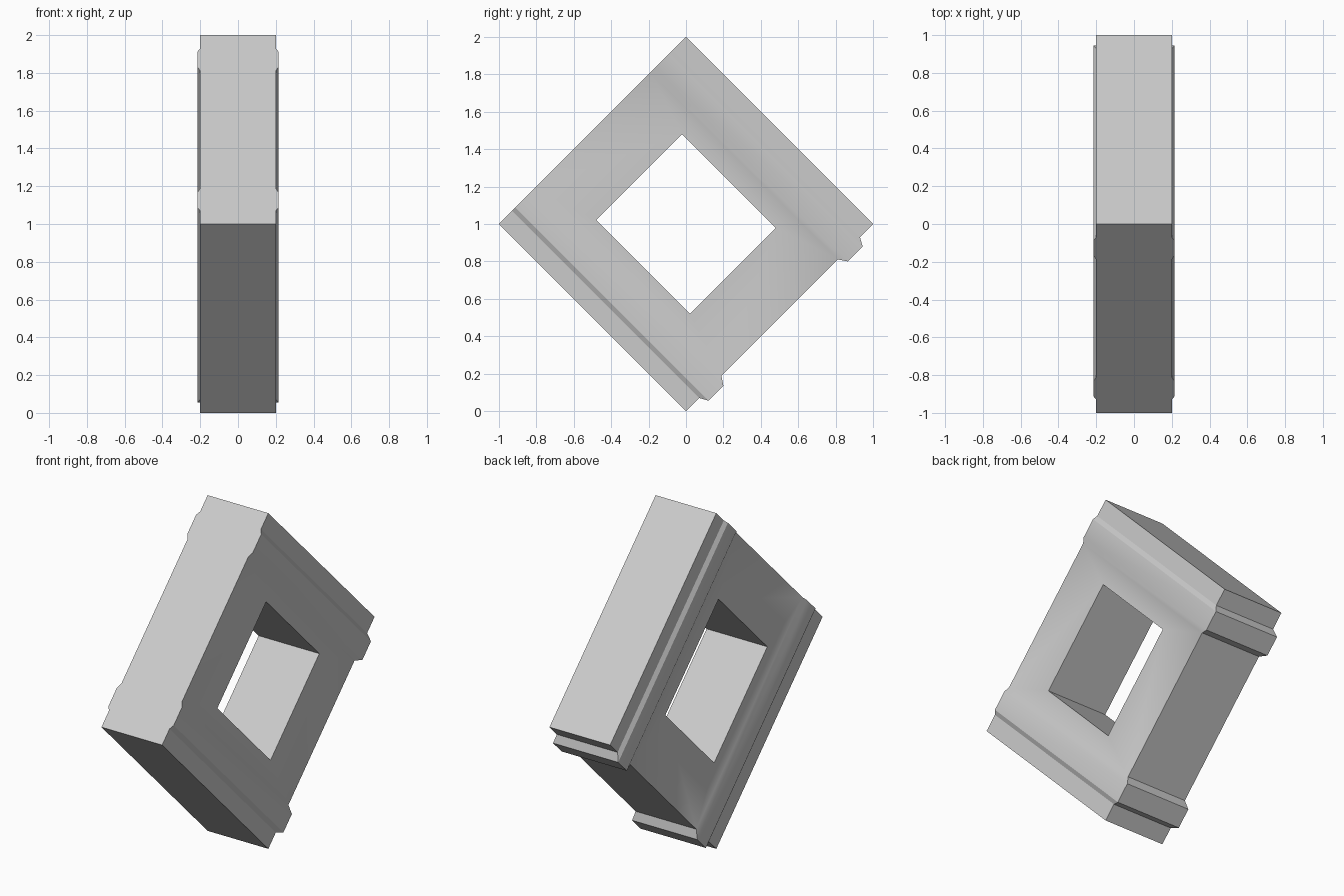
import bpy, bmesh, math

if "Cube" in bpy.data.objects:
    bpy.data.objects.remove(bpy.data.objects["Cube"])

H = math.sqrt(0.5)      # half side of the tilted square
HALF_X = 0.2            # half thickness

# Upper half of the profile: (height, side bulge, end bulge); mirrored below
upper = [(0.440, 0, 0), (0.470, 0.015, 0.046), (0.583, 0.015, 0.046),
         (0.608, 0, 0), (H, 0, 0)]
profile = [(-w, a, b) for w, a, b in reversed(upper)] + upper


def make_object(name, bm):
    bmesh.ops.recalc_face_normals(bm, faces=bm.faces)
    mesh = bpy.data.meshes.new(name)
    bm.to_mesh(mesh)
    bm.free()
    obj = bpy.data.objects.new(name, mesh)
    bpy.context.collection.objects.link(obj)
    # stand the square on its corner
    obj.location = (0, 0, 1)
    obj.rotation_euler = (math.radians(-45), 0, 0)
    return obj


# Block with two raised bands, lofted through rectangular rings
bm = bmesh.new()
rings = []
for w, a, b in profile:
    x = HALF_X + a
    corners = [(-x, -H), (x, -H), (x, H + b), (-x, H + b)]
    rings.append([bm.verts.new((cx, cy, w)) for cx, cy in corners])
for lo, hi in zip(rings, rings[1:]):
    for i in range(4):
        j = (i + 1) % 4
        bm.faces.new((lo[i], lo[j], hi[j], hi[i]))
bm.faces.new(rings[0])
bm.faces.new(rings[-1])
block = make_object("banded_frame", bm)

# Rectangular window through the thickness
bm = bmesh.new()
bmesh.ops.create_cube(bm, size=1)
bmesh.ops.scale(bm, vec=(1, 0.708, 0.65), verts=bm.verts)
cutter = make_object("window_cutter", bm)
cutter.hide_render = True

cut = block.modifiers.new("window", 'BOOLEAN')
cut.operation = 'DIFFERENCE'
cut.solver = 'EXACT'
cut.object = cutter
bpy.context.view_layer.objects.active = block
block.select_set(True)
bpy.ops.object.modifier_apply(modifier=cut.name)
bpy.data.objects.remove(cutter)

# Soft inner feet of the bands, crisp edges elsewhere
bpy.ops.object.shade_smooth_by_angle(angle=math.radians(29))
